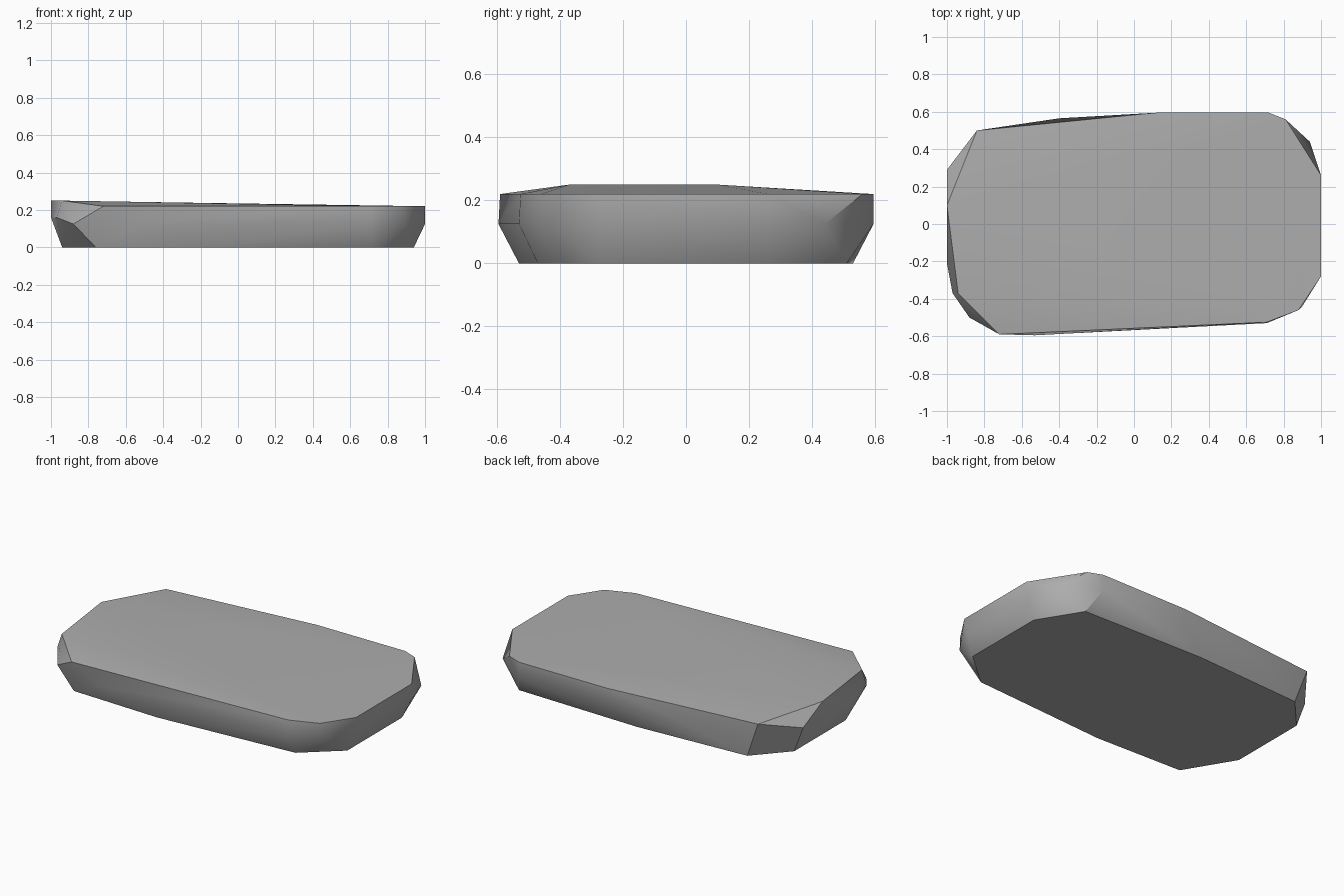
import bpy
import bmesh
import math

# Remove the default cube
cube = bpy.data.objects.get("Cube")
if cube:
    bpy.data.objects.remove(cube, do_unlink=True)

# Stone colour
stone = bpy.data.materials.new("stone_grey")
stone.use_nodes = True
grey = (0.42, 0.42, 0.42, 1)
stone.diffuse_color = grey
shader = stone.node_tree.nodes["Principled BSDF"]
shader.inputs["Base Color"].default_value = grey
shader.inputs["Roughness"].default_value = 0.9

# Outlines of the slab as (x, y) rings, counter-clockwise from the +x side
foot = [(.94, -.28), (.94, .25), (.78, .51), (-.04, .53), (-.76, .49),
        (-.94, .29), (-.94, -.21), (-.76, -.51), (-.18, -.53), (.72, -.47)]
waist = [(1, -.26), (1, .26), (.94, .44), (.72, .595), (.12, .595),
         (-.4, .565), (-.53, -.595), (-.88, -.5), (.71, -.53), (.9, -.44)]
rim = [(1, -.28), (1, .26), (.81, .56), (.72, .595), (.12, .595),
       (-.84, .5), (-.72, -.59), (.71, -.525), (.88, -.46)]
end_ledge = [(-1, .29), (-1, -.21), (-.97, -.37)]
crest = [(-1, .1), (-.94, -.37)]

# Wrap the rings in one faceted slab
bm = bmesh.new()
for ring, z in ((foot, 0), (waist, .125), (end_ledge, .16), (rim, .22), (crest, .25)):
    for x, y in ring:
        bm.verts.new((x, y, z))
hull = bmesh.ops.convex_hull(bm, input=bm.verts[:])
spare = {g for g in hull["geom_interior"] + hull["geom_unused"]
         if isinstance(g, bmesh.types.BMVert)}
bmesh.ops.delete(bm, geom=list(spare), context="VERTS")
bmesh.ops.dissolve_limit(bm, angle_limit=math.radians(1),
                         verts=bm.verts[:], edges=bm.edges[:])
bmesh.ops.recalc_face_normals(bm, faces=bm.faces[:])

mesh = bpy.data.meshes.new("flat_stone")
bm.to_mesh(mesh)
bm.free()
mesh.materials.append(stone)
slab = bpy.data.objects.new("flat_stone", mesh)
bpy.context.collection.objects.link(slab)

# Soft facets with crisp main edges
bpy.ops.object.select_all(action="DESELECT")
slab.select_set(True)
bpy.context.view_layer.objects.active = slab
bpy.ops.object.shade_smooth_by_angle(angle=math.radians(35))
